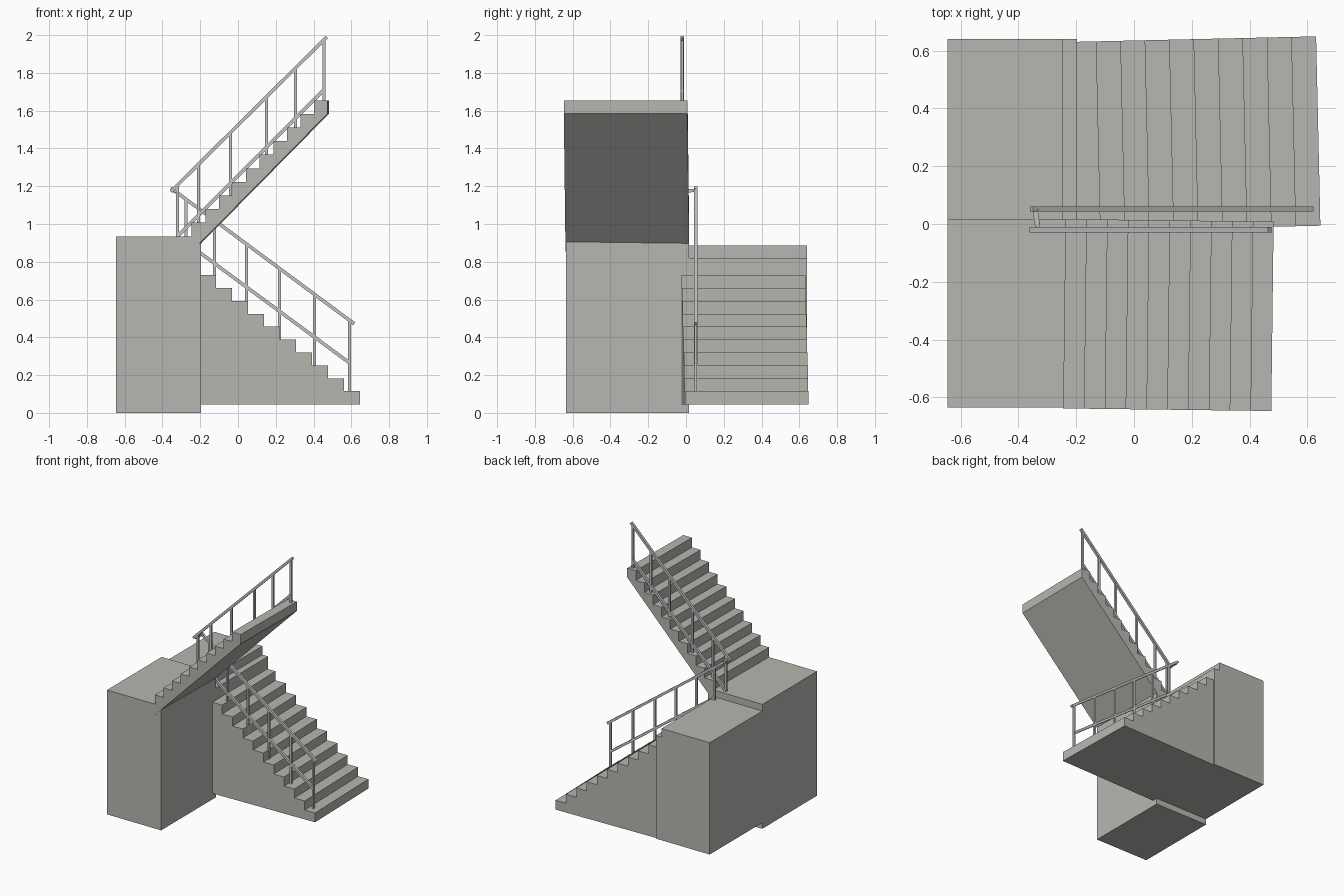
import bpy, bmesh, math
from mathutils import Vector, Matrix

if "Cube" in bpy.data.objects:
    bpy.data.objects.remove(bpy.data.objects["Cube"])


def material(name, rgb):
    m = bpy.data.materials.new(name)
    m.diffuse_color = (*rgb, 1)
    m.use_nodes = True
    m.node_tree.nodes["Principled BSDF"].inputs["Base Color"].default_value = m.diffuse_color
    return m


CONCRETE = material("concrete grey", (0.47, 0.47, 0.44))
METAL = material("rail grey", (0.55, 0.55, 0.55))


def finish(name, bm, mat):
    bmesh.ops.recalc_face_normals(bm, faces=bm.faces)
    me = bpy.data.meshes.new(name)
    bm.to_mesh(me)
    bm.free()
    me.materials.append(mat)
    ob = bpy.data.objects.new(name, me)
    bpy.context.collection.objects.link(ob)
    return ob


def prism(name, profile, depth, mat, pivot=(0, 0), angle=0):
    """Extrude an x/z profile along y, then turn it about z and move to pivot."""
    bm = bmesh.new()
    face = bm.faces.new([bm.verts.new((x, 0, z)) for x, z in profile])
    new = bmesh.ops.extrude_face_region(bm, geom=[face])["geom"]
    bmesh.ops.translate(bm, vec=(0, depth, 0),
                        verts=[v for v in new if isinstance(v, bmesh.types.BMVert)])
    bm.transform(Matrix.Translation((*pivot, 0)) @ Matrix.Rotation(math.radians(angle), 4, "Z"))
    return finish(name, bm, mat)


def add_bar(bm, a, b, w):
    """Square bar from a to b."""
    a, b = Vector(a), Vector(b)
    d = b - a
    z = d.normalized()
    side = Vector((0, 1, 0)) if abs(z.y) < 0.9 else Vector((1, 0, 0))
    x = side.cross(z).normalized()
    y = z.cross(x)
    m = Matrix((x * w, y * w, d)).transposed().to_4x4()
    m.translation = (a + b) / 2
    bmesh.ops.create_cube(bm, size=1, matrix=m)


def railing(name, y, top, mid, posts):
    """Sloped top rail and mid rail (each two x/z ends), posts as (x, base z)."""
    bm = bmesh.new()
    for (x0, z0), (x1, z1) in (top, mid):
        add_bar(bm, (x0, y, z0), (x1, y, z1), 0.018)
    (x0, z0), (x1, z1) = top
    for x, base in posts:
        add_bar(bm, (x, y, base), (x, y, z0 + (x - x0) * (z1 - z0) / (x1 - x0)), 0.015)
    return finish(name, bm, METAL)


# landings: taller front block, and rear block with a small top step
prism("front_landing", [(-.645, 0), (-.195, 0), (-.195, .935), (-.645, .935)],
      .65, CONCRETE, (0, -.635))
prism("rear_landing", [(-.645, .045), (-.197, .045), (-.197, .82), (-.245, .82),
                       (-.245, .885), (-.645, .885)], .625, CONCRETE, (0, .015))

# lower flight: solid to the base, descending towards +x
run, rise = .0845, .0683
steps = [(0, .045), (10 * run, .045)]
for i in range(10):
    z = .115 + i * rise
    steps += [((10 - i) * run, z), ((9 - i) * run, z)]
prism("lower_flight", steps, .655, CONCRETE, (-.2, -.025), 1.3)

# upper flight: sloped underside, climbing towards +x
run, rise = .072, .072
steps = [(.72, 1.585), (0, .855), (0, .935)]
for i in range(10):
    z = .935 + (i + 1) * rise
    steps += [(i * run, z), ((i + 1) * run, z)]
prism("upper_flight", steps, .655, CONCRETE, (-.245, -.638), -.7)

# handrails
railing("lower_railing", .052, ((.615, .472), (-.355, 1.19)), ((.59, .265), (-.275, .902)),
        [(.59, .11), (.405, .24), (.22, .38), (.045, .52), (-.125, .655), (-.275, .88)])
railing("upper_railing", -.02, ((-.355, 1.172), (.47, 1.99)), ((-.32, .935), (.455, 1.71)),
        [(-.32, .93), (-.21, 1.0), (-.04, 1.13), (.15, 1.35), (.305, 1.5), (.455, 1.65)])

# short link joining the two handrails
bm = bmesh.new()
add_bar(bm, (-.332, -.02, 1.175), (-.342, .052, 1.178), .018)
finish("rail_link", bm, METAL)
